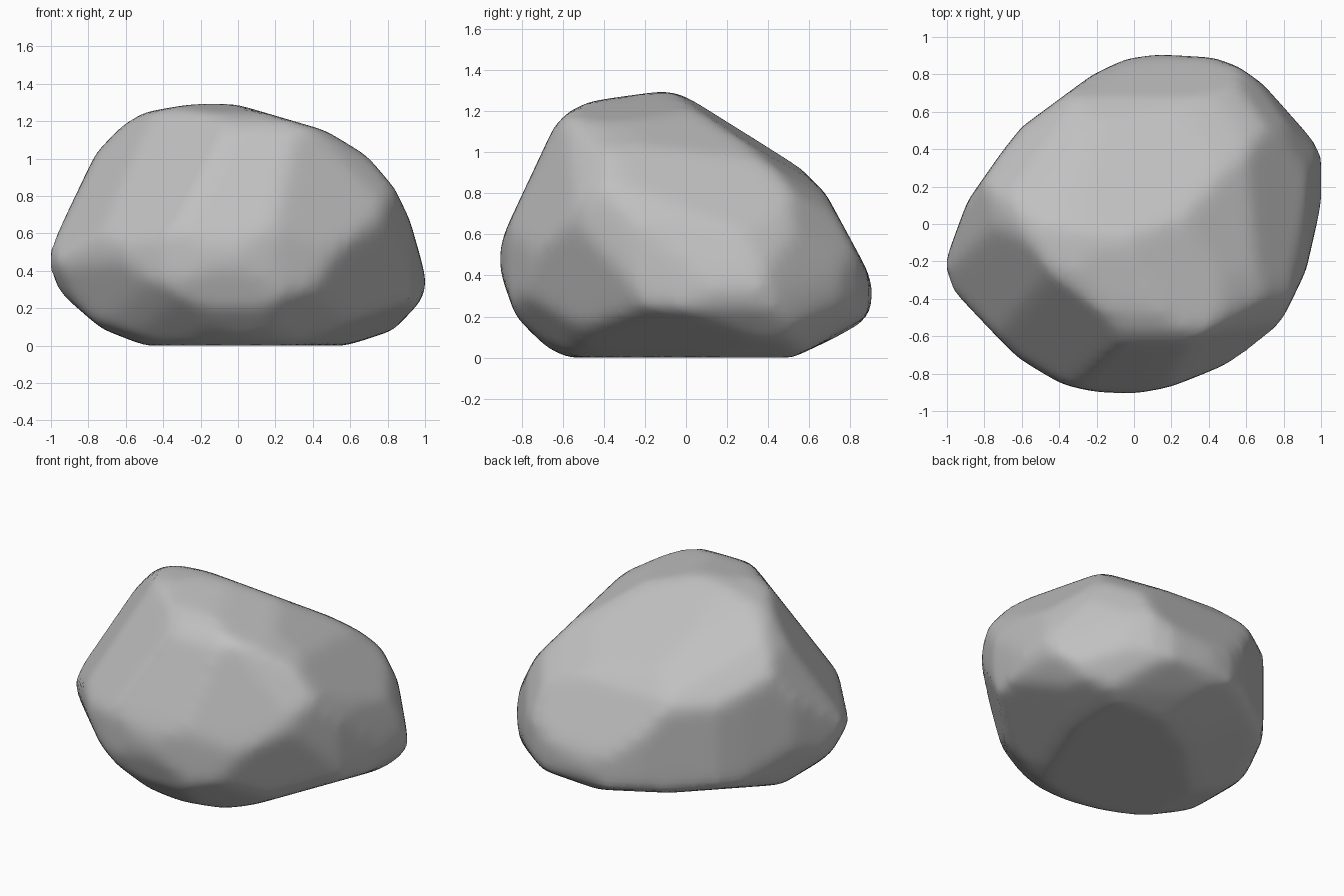
import bpy
import bmesh
from math import sin, cos, radians
from mathutils import Vector

if "Cube" in bpy.data.objects:
    bpy.data.objects.remove(bpy.data.objects["Cube"])

MID = 0.65       # half of the boulder's height


def cut(bm, point, normal):
    """Slice off everything outside a plane and close the gap."""
    bmesh.ops.bisect_plane(
        bm, geom=bm.verts[:] + bm.edges[:] + bm.faces[:], dist=1e-5,
        plane_co=point, plane_no=normal, clear_outer=True)
    rim = [edge for edge in bm.edges if edge.is_boundary]
    if rim:
        bmesh.ops.holes_fill(bm, edges=rim, sides=0)


def chip(bm, turn, tilt, outline):
    """Cut the block down to an outline drawn on a turned and tilted plane."""
    t, e = radians(turn), radians(tilt)
    right = Vector((cos(t), sin(t), 0))
    up = Vector((-sin(t) * sin(e), cos(t) * sin(e), cos(e)))
    centre = Vector((0, 0, MID))
    points = [centre + right * u + up * v for u, v in outline]
    middle = sum(points, Vector()) / len(points)
    for a, b in zip(points, points[1:] + points[:1]):
        normal = (b - a).cross(right.cross(up)).normalized()
        if normal.dot(a - middle) < 0:
            normal.negate()
        cut(bm, a, normal)


# Outlines, measured from the middle of the boulder
front = [(-1.01, -.25), (-1, -.12), (-.76, .38), (-.61, .54), (-.5, .6),
         (-.2, .65), (-.04, .65), (.47, .5), (.7, .36), (.84, .19),
         (.92, .02), (1.01, -.3), (.99, -.4), (.83, -.57), (.58, -.65),
         (-.5, -.65), (-.73, -.56), (-.95, -.37)]
side = [(-.91, -.12), (-.91, -.22), (-.83, -.45), (-.67, -.61), (-.58, -.65),
        (.52, -.65), (.82, -.51), (.9, -.43), (.92, -.32), (.87, -.2),
        (.68, .15), (.5, .33), (.37, .43), (-.02, .63), (-.1, .65),
        (-.46, .6), (-.57, .55), (-.64, .48), (-.87, -.01)]
plan = [(-1.01, -.2), (-.99, -.34), (-.62, -.72), (-.38, -.86), (-.2, -.9),
        (0, -.91), (.2, -.87), (.6, -.71), (.7, -.63), (.8, -.5),
        (.92, -.25), (1, .1), (1, .4), (.69, .75), (.56, .84), (.43, .89),
        (.12, .91), (-.05, .88), (-.22, .8), (-.6, .52), (-.87, .18)]
front_corner = [(-1.02, -.06), (-1, .08), (-.63, .54), (-.52, .64),
                (-.36, .66), (-.19, .62), (.57, .34), (.75, .25), (.88, .15),
                (.98, -.05), (1.04, -.39), (1.04, -.48), (.97, -.57),
                (.11, -.81), (-.08, -.84), (-.36, -.79), (-.55, -.71),
                (-.74, -.57), (-.84, -.45)]
back_corner = [(-1.05, -.15), (-.92, .1), (-.35, .64), (-.2, .72), (.02, .77),
               (.15, .77), (.31, .72), (.41, .66), (.97, -.05), (1.01, -.29),
               (.9, -.48), (.77, -.61), (.58, -.69), (-.1, -.74), (-.54, -.72),
               (-.88, -.6), (-1.05, -.38)]
under_corner = [(-.95, .02), (-.93, .2), (-.88, .31), (-.78, .39), (-.19, .59),
                (-.02, .6), (.45, .41), (.64, .31), (.8, .14), (.8, -.39),
                (.73, -.57), (.67, -.67), (.55, -.77), (.01, -.87),
                (-.14, -.86), (-.35, -.81), (-.54, -.73), (-.78, -.49)]

# Rough block chipped into shape
bm = bmesh.new()
bmesh.ops.create_cube(bm, size=4)
for turn, tilt, outline in ((0, 0, front), (90, 0, side), (0, 90, plan),
                            (35, 25, front_corner), (215, 25, back_corner),
                            (145, -25, under_corner)):
    chip(bm, turn, tilt, outline)

# Broken corners: two on the front left shoulder, one on the front right
for point, normal in (((.27, -.64, 1.24), (.61, -.62, .5)),
                      ((.5, -.56, 1.07), (.43, -.85, .3)),
                      ((-.52, -.11, 1.27), (-.72, -.43, .54))):
    cut(bm, Vector(point), Vector(normal).normalized())
bmesh.ops.recalc_face_normals(bm, faces=bm.faces[:])
mesh = bpy.data.meshes.new("boulder")
bm.to_mesh(mesh)
bm.free()
boulder = bpy.data.objects.new("boulder", mesh)
bpy.context.collection.objects.link(boulder)

# Worn, rounded edges
remesh = boulder.modifiers.new("even_surface", 'REMESH')
remesh.mode = 'VOXEL'
remesh.voxel_size = 0.04
remesh.use_smooth_shade = True
wear = boulder.modifiers.new("wear", 'SMOOTH')
wear.factor = 0.5
wear.iterations = 10

# Stone colour
stone = bpy.data.materials.new("grey_stone")
stone.use_nodes = True
colour = (0.53, 0.53, 0.53, 1)
stone.diffuse_color = colour
stone.node_tree.nodes["Principled BSDF"].inputs["Base Color"].default_value = colour
mesh.materials.append(stone)
